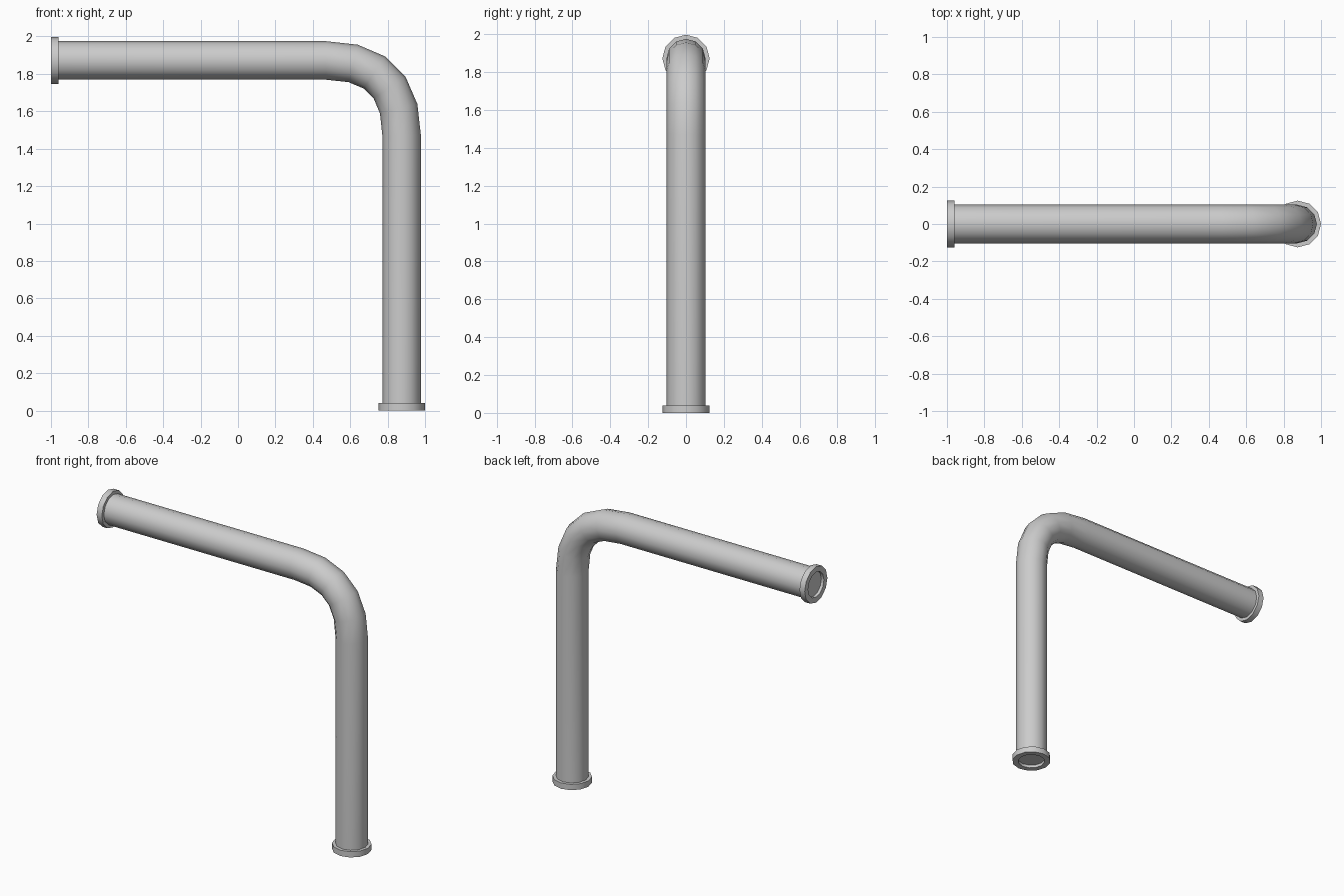
import bpy, bmesh, math
from mathutils import Vector

if "Cube" in bpy.data.objects:
    bpy.data.objects.remove(bpy.data.objects["Cube"])

SIDES = 12
CX, CZ = 0.875, 1.872      # axis of the vertical and horizontal runs
PIPE_R, FLANGE_R, HOLE_R = 0.103, 0.125, 0.087
THICK, RECESS = 0.04, 0.02


def sweep(name, rings, cap_start=False):
    """Skin circles given as (centre, tangent, radius), all in the XZ plane."""
    bm = bmesh.new()
    side = Vector((0, 1, 0))
    loops = []
    for centre, tangent, r in rings:
        across = side.cross(Vector(tangent).normalized())
        loops.append([bm.verts.new(Vector(centre)
                      + across * r * math.cos(2 * math.pi * i / SIDES)
                      + side * r * math.sin(2 * math.pi * i / SIDES))
                      for i in range(SIDES)])
    for a, b in zip(loops, loops[1:]):
        for i in range(SIDES):
            j = (i + 1) % SIDES
            bm.faces.new((a[i], a[j], b[j], b[i]))
    if cap_start:
        bm.faces.new(loops[0])
    bmesh.ops.recalc_face_normals(bm, faces=bm.faces)
    # The open shells must face away from the solid side
    bm.faces.ensure_lookup_table()
    f = bm.faces[len(bm.faces) // 2]
    mesh = bpy.data.meshes.new(name)
    bm.to_mesh(mesh)
    bm.free()
    obj = bpy.data.objects.new(name, mesh)
    bpy.context.collection.objects.link(obj)
    bpy.ops.object.select_all(action='DESELECT')
    obj.select_set(True)
    bpy.context.view_layer.objects.active = obj
    bpy.ops.object.shade_smooth_by_angle(angle=math.radians(35))
    return obj


# Pipe: straight run, quadratic bend in five steps, straight run
p0, p1, p2 = Vector((CX, 0, 1.47)), Vector((CX, 0, CZ)), Vector((0.47, 0, CZ))
rings = [((CX, 0, THICK), (0, 0, 1), PIPE_R)]
for k in range(6):
    t = k / 5
    point = p0 * (1 - t) ** 2 + p1 * 2 * t * (1 - t) + p2 * t * t
    tangent = (p1 - p0) * (1 - t) + (p2 - p1) * t
    rings.append((point, tangent, PIPE_R))
rings.append(((-1 + THICK, 0, CZ), (-1, 0, 0), PIPE_R))
sweep("pipe", rings)

# End flanges: recessed plug, rim, outer wall and shoulder down to the pipe
profile = [(RECESS, HOLE_R), (0, HOLE_R), (0, FLANGE_R),
           (THICK, FLANGE_R), (THICK, PIPE_R)]
for name, base, inward in (("bottom_flange", (CX, 0, 0), (0, 0, 1)),
                           ("side_flange", (-1, 0, CZ), (1, 0, 0))):
    axis = Vector(inward)
    sweep(name, [(Vector(base) + axis * d, axis, r) for d, r in profile],
          cap_start=True)
